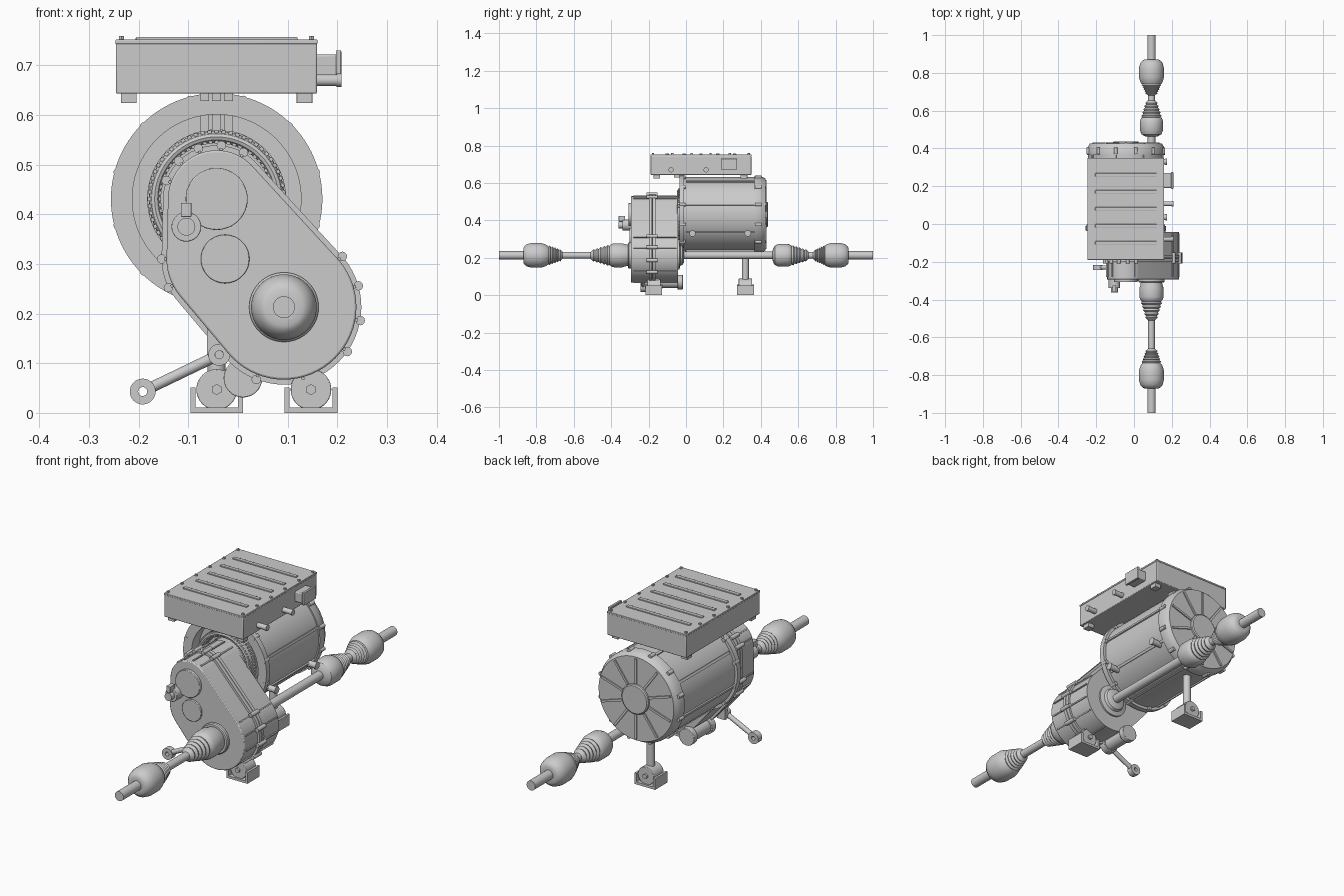
import bpy, bmesh, math
from mathutils import Vector, Matrix

if "Cube" in bpy.data.objects:
    bpy.data.objects.remove(bpy.data.objects["Cube"])

MX, MZ = -0.043, 0.431      # motor axis
AX, AZ = 0.0925, 0.213      # axle axis


def finish(name, bm, bevel=0):
    bmesh.ops.recalc_face_normals(bm, faces=bm.faces)
    me = bpy.data.meshes.new(name)
    bm.to_mesh(me)
    bm.free()
    ob = bpy.data.objects.new(name, me)
    bpy.context.collection.objects.link(ob)
    if bevel:
        m = ob.modifiers.new("bevel", "BEVEL")
        m.width, m.segments = bevel, 2
    bpy.ops.object.select_all(action="DESELECT")
    bpy.context.view_layer.objects.active = ob
    ob.select_set(True)
    bpy.ops.object.shade_smooth_by_angle(angle=math.radians(32))
    return ob


def lathe(name, prof, cx, cz, n=64, closed=False):
    """Revolve (y, r) points about a y-parallel axis."""
    bm = bmesh.new()
    vs = [bm.verts.new((cx + r, y, cz)) for y, r in prof]
    pairs = list(zip(vs, vs[1:])) + ([(vs[-1], vs[0])] if closed else [])
    es = [bm.edges.new(p) for p in pairs]
    bmesh.ops.spin(bm, geom=vs + es, cent=(cx, 0, cz), axis=(0, 1, 0),
                   angle=2 * math.pi, steps=n, use_merge=True)
    bmesh.ops.remove_doubles(bm, verts=bm.verts, dist=1e-5)
    return finish(name, bm)


def cyl(name, p0, p1, r, n=24, bevel=0):
    p0, p1 = Vector(p0), Vector(p1)
    d = p1 - p0
    bm = bmesh.new()
    M = Matrix.Translation((p0 + p1) / 2) @ d.to_track_quat("Z", "Y").to_matrix().to_4x4()
    bmesh.ops.create_cone(bm, cap_ends=True, segments=n, radius1=r, radius2=r,
                          depth=d.length, matrix=M)
    return finish(name, bm, bevel)


def box(name, x, y, z, bevel=0, M=None):
    """Box from (min, max) ranges, optionally transformed."""
    bm = bmesh.new()
    bmesh.ops.create_cube(bm, size=1)
    for v in bm.verts:
        v.co = [(a + b) / 2 + c * (b - a) for (a, b), c in zip((x, y, z), v.co)]
    if M:
        bm.transform(M)
    return finish(name, bm, bevel)


def around(angle):
    """Rotation about the motor axis, local +x pointing outwards."""
    return Matrix.Translation((MX, 0, MZ)) @ Matrix.Rotation(-math.radians(angle), 4, "Y")


CASE = [(MX, MZ, .098), (-0.027, 0.31, .117), (AX, AZ, .146)]


def case(name, y0, y1, grow=0, bevel=0):
    """Belt-shaped housing: hull of three circles, extruded in y."""
    bm = bmesh.new()
    for cx, cz, r in CASE:
        for i in range(64):
            a = i * math.tau / 64
            for y in (y0, y1):
                bm.verts.new((cx + (r + grow) * math.cos(a), y, cz + (r + grow) * math.sin(a)))
    res = bmesh.ops.convex_hull(bm, input=bm.verts)
    bmesh.ops.delete(bm, geom=list({v for v in res["geom_interior"] + res["geom_unused"]
                                    if isinstance(v, bmesh.types.BMVert)}), context="VERTS")
    bmesh.ops.dissolve_limit(bm, angle_limit=0.01, verts=bm.verts, edges=bm.edges)
    return finish(name, bm, bevel)


def boot(y0, r0, y1, r1, n=5):
    """Corrugated rubber boot profile."""
    out = []
    for i in range(2 * n + 1):
        t = i / (2 * n)
        out.append((y0 + (y1 - y0) * t, r0 + (r1 - r0) * t + (.004 if i % 2 else -.003)))
    return out


# Motor housing, open at the front, with end cap
lathe("motor_housing", [(.02, 0), (.02, .17), (-.035, .17), (-.035, .213), (-.01, .213), (-.01, .2),
                        (.365, .2), (.365, .206), (.40, .206), (.41, .2), (.425, .192), (.425, 0)],
      MX, MZ, 96)
lathe("rear_bearing_boss", [(.42, .068), (.434, .068), (.438, .063), (.438, 0)], MX, MZ)
for k in range(10):
    box("rear_cap_rib", (.07, .185), (.42, .431), (-.005, .005), M=around(18 + 36 * k))
for k in range(8):
    box("motor_cooling_rib", (.19, .206), (0, .365), (-.006, .006), M=around(16 + 45 * k))
for k in range(12):
    M = around(15 + 30 * k)
    for y in (-.036, .37):
        cyl("motor_flange_bolt", M @ Vector((.206, y, 0)), M @ Vector((.206, y + .034, 0)), .009, 12)

# Stator windings inside the front opening
lathe("winding_ring", [(-.03 + .018 * math.sin(a * math.tau / 12), .125 + .012 * math.cos(a * math.tau / 12))
                       for a in range(12)], MX, MZ, 64, True)
lathe("stator_core", [(.02, .14), (-.005, .14), (-.005, .10), (.02, .10)], MX, MZ, 64)
for k in range(60):
    box("winding_coil", (.112, .139), (-.043, .015), (-.004, .004), M=around(6 * k))
lathe("motor_neck", [(-.06, .095), (.03, .095)], MX, MZ)

# Three phase bars to the inverter
for dx in (-.024, 0, .024):
    box("phase_bar", (MX + dx - .009, MX + dx + .009), (-.03, -.022), (.555, .602))
    box("phase_bar_top", (MX + dx - .009, MX + dx + .009), (-.065, -.022), (.628, .645))

# Gearbox
case("gearbox_front_cover", -.294, -.18, 0, .004)
case("gearbox_rear_case", -.18, -.043)
case("gearbox_flange", -.198, -.182, .010)
case("gearbox_flange_rear", -.179, -.163, .010)
spots = [(0, a) for a in (60, 85, 110, 135, 160)] + [(1, a) for a in (180, 207)] + \
        [(2, a) for a in (-35, -10, 16, 41, 249, 285)]
for c, a in spots:
    cx, cz, r = CASE[c]
    ca, sa = math.cos(math.radians(a)), math.sin(math.radians(a))
    p = (cx + (r + .010) * ca, cz + (r + .010) * sa)
    cyl("gearbox_bolt", (p[0], -.21, p[1]), (p[0], -.152, p[1]), .0095, 12)
    M = Matrix.Translation((cx, 0, cz)) @ Matrix.Rotation(-math.radians(a), 4, "Y")
    box("gearbox_rib", (r - .01, r + .005), (-.28, -.05), (-.003, .003), M=M)
cyl("input_bearing_cover", (MX, -.308, MZ), (MX, -.29, MZ), .0625, 48, .002)
cyl("idler_bearing_cover", (-.026, -.303, .31), (-.026, -.29, .31), .049, 48, .002)
cyl("position_sensor", (-.104, -.34, .375), (-.104, -.29, .375), .03, 32, .002)
cyl("sensor_stud", (-.104, -.362, .375), (-.104, -.335, .375), .018)
box("sensor_plug", (-.115, -.094), (-.36, -.325), (.395, .423), .001)
lathe("output_seal_front", [(-.29, .07), (-.305, .07), (-.31, .066), (-.31, .0)], AX, AZ)
lathe("output_seal_rear", [(-.05, .075), (-.035, .075), (-.03, .055), (-.018, .05), (-.012, .04), (-.012, 0)], AX, AZ)

# Oil pump beneath the gearbox
cyl("oil_pump", (.01, -.16, .07), (.01, -.04, .07), .032, 32)
cyl("oil_pump_cap", (.01, -.045, .07), (.01, -.017, .07), .039, 32, .002)
cyl("oil_pump_collar", (.01, -.18, .07), (.01, -.15, .07), .039, 32, .002)

# Axle shafts with joints and boots
outer = [(.87, .038), (.865, .048), (.85, .06), (.825, .066), (.775, .066), (.755, .06), (.742, .053)]
front = [(-1, 0), (-1, .022), (-.87, .022)] + [(-y, r) for y, r in outer] + \
    boot(-.735, .05, -.665, .026) + [(-.66, .018), (-.51, .018)] + boot(-.505, .026, -.41, .054) + \
    [(-.40, .06), (-.385, .064), (-.34, .064), (-.32, .058), (-.30, .055)]
rear = [(-.04, .02), (.462, .02), (.465, .036), (.475, .052), (.495, .061), (.545, .061), (.56, .055)] + \
    boot(.565, .052, .65, .026) + [(.655, .018), (.68, .018)] + boot(.685, .026, .74, .05) + \
    outer[::-1] + [(.87, .022), (1, .022), (1, 0)]
lathe("front_axle_shaft", front, AX, AZ, 48)
lathe("rear_axle_shaft", rear, AX, AZ, 48)

# Rubber mounts in U brackets
for x, y in ((.147, -.172), (MX, .318)):
    box("mount_base", (x - .053, x + .053), (y - .045, y + .045), (0, .011))
    for s in (-1, 1):
        a, b = sorted((x + s * .053, x + s * .043))
        box("mount_side", (a, b), (y - .045, y + .045), (0, .051))
    cyl("mount_bushing", (x, y - .036, .047), (x, y + .036, .047), .041, 40, .002)
    cyl("mount_bolt", (x, y - .046, .047), (x, y + .046, .047), .011, 6)
cyl("rear_mount_post", (MX, .318, .08), (MX, .318, .25), .018)
box("front_mount_web", (.125, .17), (-.20, -.145), (.07, .12))

# Torque link
A, B = Vector((-.038, -.23, .117)), Vector((-.192, -.23, .043))
d = (B - A).normalized()
cyl("torque_link_rod", A + d * .015, B - d * .018, .011)
for p, r in ((A, .022), (B, .026)):
    lathe("torque_link_eye", [(p.y - .014, r), (p.y + .014, r), (p.y + .014, .009), (p.y - .014, .009)],
          p.x, p.z, 32, True)
cyl("torque_link_pin", A - Vector((0, .02, 0)), A + Vector((0, .03, 0)), .009, 16)
box("torque_link_bracket", (-.062, -.022), (-.215, -.195), (.10, .18))

# Inverter box and lid
x0, x1, y0, y1 = -.247, .16, -.19, .35
box("inverter_case", (x0 + .001, x1 - .001), (y0 + .001, y1 - .001), (.643, .745), .003)
box("inverter_lid", (x0, x1), (y0, y1), (.743, .752), .002)
for k in range(5):
    y = .08 + (k - 2) * .09
    box("lid_rib", (-.206, .12), (y - .009, y + .009), (.75, .757), .002)
for x in (-.235, .148):
    for k in range(6):
        y = y0 + .014 + k * (y1 - y0 - .028) / 5
        cyl("lid_bolt", (x, y, .745), (x, y, .759), .006, 6)
for x in (-.22, .134):
    for y in (-.157, .31):
        box("inverter_foot", (x - .016, x + .016), (y - .018, y + .018), (.624, .645), .001)

# Inverter connectors and motor coolant ports
box("power_connector", (.155, .203), (.19, .27), (.675, .722), .004)
box("power_connector_rim", (.197, .208), (.186, .274), (.671, .73), .002)
for y in (-.08, .107):
    cyl("coolant_port", (.155, y, .67), (.203, y, .67), .012)
    cyl("coolant_port_lip", (.198, y, .67), (.208, y, .67), .0135)
for y in (.035, .33):
    cyl("motor_coolant_port", (.11, y, .33), (.175, y, .33), .014)
    cyl("motor_port_lip", (.167, y, .33), (.175, y, .33), .017)
